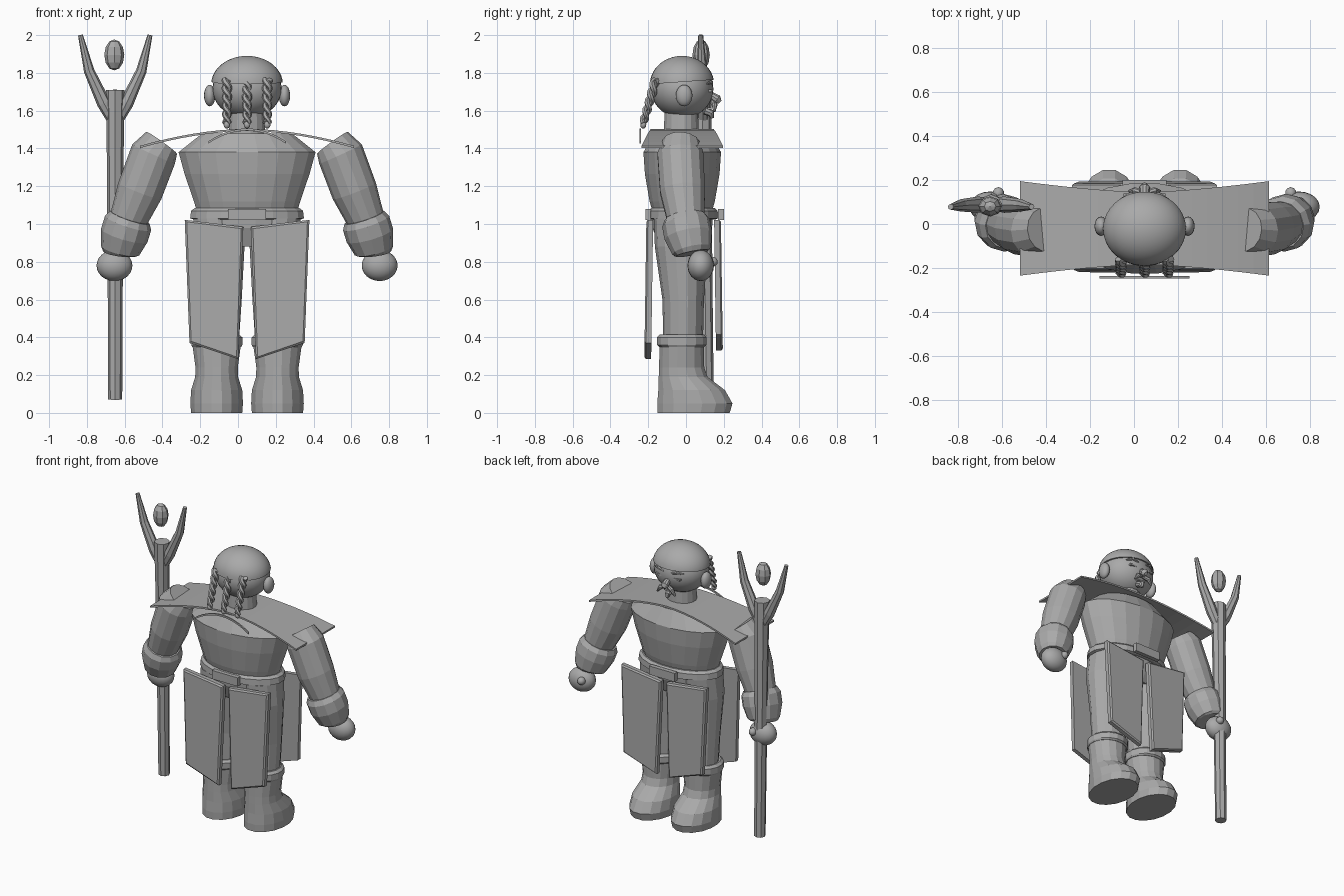
import bpy, bmesh, math
from mathutils import Vector

if "Cube" in bpy.data.objects:
    bpy.data.objects.remove(bpy.data.objects["Cube"])

CX = 0.048  # body centre line
grey = bpy.data.materials.new("plain grey")
grey.diffuse_color = (0.4, 0.4, 0.4, 1)
grey.use_nodes = True
grey.node_tree.nodes["Principled BSDF"].inputs["Base Color"].default_value = grey.diffuse_color


def finish(name, bm, smooth=0):
    bmesh.ops.recalc_face_normals(bm, faces=bm.faces[:])
    me = bpy.data.meshes.new(name)
    bm.to_mesh(me)
    bm.free()
    ob = bpy.data.objects.new(name, me)
    bpy.context.collection.objects.link(ob)
    me.materials.append(grey)
    if smooth:
        bpy.ops.object.select_all(action='DESELECT')
        ob.select_set(True)
        bpy.context.view_layer.objects.active = ob
        bpy.ops.object.shade_smooth_by_angle(angle=math.radians(smooth))
    return ob


def skin(bm, rings):
    loops = [[bm.verts.new(p) for p in r] for r in rings]
    n = len(loops[0])
    for a, b in zip(loops, loops[1:]):
        for i in range(n):
            bm.faces.new((a[i], a[(i + 1) % n], b[(i + 1) % n], b[i]))
    bm.faces.new(loops[0])
    bm.faces.new(loops[-1])


def stack(name, x, rings, n=16):
    """Horizontal ellipses: (z, y centre, x radius, y radius)."""
    bm = bmesh.new()
    skin(bm, [[(x + rx * math.cos(2 * math.pi * (i + .5) / n), y + ry * math.sin(2 * math.pi * (i + .5) / n), z)
               for i in range(n)] for z, y, rx, ry in rings])
    return finish(name, bm)


def tube(name, path, radii, n=12, smooth=0):
    """Round tube along a path, with a radius at each point."""
    bm = bmesh.new()
    pts = [Vector(p) for p in path]
    rings = []
    for k, p in enumerate(pts):
        t = (pts[min(k + 1, len(pts) - 1)] - pts[max(k - 1, 0)]).normalized()
        ref = Vector((0, 1, 0)) if abs(t.y) < .9 else Vector((0, 0, 1))
        u = t.cross(ref).normalized()
        v = t.cross(u)
        rings.append([p + radii[k] * (u * math.cos(2 * math.pi * i / n) + v * math.sin(2 * math.pi * i / n))
                      for i in range(n)])
    skin(bm, rings)
    return finish(name, bm, smooth)


def ball(name, c, r, n=20, m=12, smooth=40):
    bm = bmesh.new()
    bmesh.ops.create_uvsphere(bm, u_segments=n, v_segments=m, radius=1)
    for v in bm.verts:
        v.co = Vector([c[i] + v.co[i] * r[i] for i in range(3)])
    return finish(name, bm, smooth)


def box(name, c, size):
    bm = bmesh.new()
    bmesh.ops.create_cube(bm, size=1)
    for v in bm.verts:
        v.co = Vector([c[i] + v.co[i] * size[i] for i in range(3)])
    return finish(name, bm)


# torso, hips, belt and neck
stack("torso", CX, [(1.07, -.02, .27, .16), (1.12, -.02, .285, .175), (1.265, -.02, .335, .2),
                    (1.38, -.02, .367, .208), (1.48, -.02, .24, .15)], 20)
stack("hips", CX, [(.88, -.02, .22, .12), (.98, -.02, .28, .16), (1.04, -.02, .285, .165)], 20)
stack("belt", CX, [(1.025, -.015, .29, .175), (1.03, -.015, .305, .187),
                   (1.07, -.015, .3, .185), (1.085, -.015, .28, .17)], 20)
stack("neck", CX, [(1.46, -.025, .1, .095), (1.6, -.025, .09, .09)], 16)
for y, nm in ((.185, "front"), (-.2, "back")):
    box(nm + "_belt_plate", (CX, y, 1.05), (.2, .03, .06))

# shoulder cape: thin sheet sagging and widening to both ends
bm = bmesh.new()
rings = []
for i in range(17):
    t = -1 + i / 8
    z = 1.492 - .09 * abs(t) ** 1.8
    h = .165 + .05 * abs(t) ** 1.5
    x = CX + .567 * t
    rings.append([(x, -.02 - h, z), (x, -.02 + h, z), (x, -.02 + h, z + .012), (x, -.02 - h, z + .012)])
skin(bm, rings)
finish("shoulder_cape", bm)

# arched cord on the upper back
bm = bmesh.new()
rings = []
for i in range(17):
    t = -1 + i / 8
    z = 1.5 - .068 * t * t
    x = CX + .205 * t
    rings.append([(x, -.247, z - .006), (x, -.237, z - .006), (x, -.237, z + .006), (x, -.247, z + .006)])
skin(bm, rings)
finish("back_cord", bm)

# head and hair cap
ball("head", (CX, -.02, 1.715), (.183, .165, .155), 32, 18)
bm = bmesh.new()
bmesh.ops.create_uvsphere(bm, u_segments=32, v_segments=20, radius=1)
bmesh.ops.bisect_plane(bm, geom=bm.verts[:] + bm.edges[:] + bm.faces[:], plane_co=(0, 0, .08),
                       plane_no=(0, -.08, 1), clear_inner=True)
bmesh.ops.holes_fill(bm, edges=[e for e in bm.edges if e.is_boundary])
for v in bm.verts:
    v.co = Vector((CX + v.co.x * .19, -.021 + v.co.y * .17, 1.74 + v.co.z * .15))
finish("hair_cap", bm, 40)

# braids: two twisted strands and an end knot
for k, bx in enumerate((-.107, 0, .107)):
    for ph in (0, math.pi):
        path, rad = [], []
        for i in range(33):
            t = i / 32
            a = ph + t * 5 * math.pi
            path.append((CX + bx + .013 * math.cos(a), -.16 - .066 * t + .013 * math.sin(a), 1.765 - .23 * t))
            rad.append(.016 - .004 * t)
        tube("braid_strand", path, rad, 6, 50)
    ball("braid_knot", (CX + bx, -.226, 1.525), (.018, .016, .02), 10, 6)

# face
tube("nose", [(CX, .12, 1.69), (CX, .165, 1.66), (CX, .18, 1.645)], [.018, .026, .012], 10)
box("mouth", (CX, .125, 1.612), (.06, .02, .01))
tube("chin_beard", [(CX, .1, 1.6), (CX, .135, 1.585), (CX, .14, 1.56)], [.022, .02, .008], 8)

# parts repeated on both sides
for s, side in ((-1, "left"), (1, "right")):
    def X(d):
        return CX + s * d
    ball(side + "_ear", (X(.198), -.01, 1.68), (.03, .044, .057), 16, 10)
    box(side + "_eye", (X(.065), .128, 1.705), (.06, .02, .012))
    tube(side + "_eyebrow", [(X(.03), .139, 1.74), (X(.07), .134, 1.752), (X(.11), .11, 1.742)], [.006, .01, .005], 6)
    tube(side + "_moustache", [(X(.008), .14, 1.645), (X(.045), .152, 1.63), (X(.07), .15, 1.595)],
         [.013, .016, .006], 8)
    # arm, cuff and hand
    tube(side + "_arm", [(X(.452), -.025, 1.43), (X(.495), -.03, 1.37), (X(.568), -.018, 1.175), (X(.63), 0, 1.02),
                         (X(.66), .015, .93)], [.1, .124, .122, .1, .095], 14)
    tube(side + "_cuff", [(X(.62), -.005, 1.035), (X(.63), 0, 1.005), (X(.65), .012, .94), (X(.672), .03, .86),
                          (X(.674), .033, .845)], [.11, .128, .128, .105, .09], 12)
    ball(side + "_hand", (X(.702), .078, .78), (.095, .07, .082), 20, 12)
    ball(side + "_thumb", (X(.665), .14, .8), (.026, .028, .026), 10, 8)
    # leg and boot
    stack(side + "_leg", X(.155), [(.38, -.015, .115, .105), (.6, -.015, .13, .11), (.88, -.025, .145, .14),
                                   (1.03, -.02, .13, .15)], 14)
    stack(side + "_boot", X(.161), [(0, .04, .138, .195), (.05, .047, .142, .203), (.12, .03, .138, .18),
                                    (.19, -.015, .116, .132), (.24, -.023, .114, .122), (.36, -.022, .131, .12)], 16)
    stack(side + "_boot_cuff", X(.16), [(.35, -.022, .133, .122), (.36, -.022, .138, .134), (.4, -.022, .138, .134),
                                        (.415, -.022, .12, .12)], 16)
    # skirt flaps, front and back, with slanted hems
    for nm, y0, y1, dz in (("back", -.19, -.2, 0), ("front", .165, .175, .045)):
        prof = [(.33, 1.022), (.02, .985), (.047, .285 + dz), (.305, .37 + dz)]
        d = -1 if nm == "back" else 1
        bm = bmesh.new()
        rings = []
        for off, inset in ((-.016, 0), (.012, 0), (.02, .93)):
            ring = []
            for x, z in prof:
                y = y0 + (y1 - y0) * (1.02 - z) / .7 + d * off
                if inset:
                    x, z = .175 + (x - .175) * inset, .67 + (z - .67) * .97
                ring.append((X(x), y, z))
            rings.append(ring)
        skin(bm, rings)
        finish(side + "_" + nm + "_flap", bm)

# forked staff with floating gem
SX = -.65
tube("staff_shaft", [(SX, .11, .07), (SX, .1, .7), (SX, .09, 1.4), (SX, .085, 1.71)], [.037, .04, .045, .05], 8)
for s in (-1, 1):
    tube("staff_prong", [(SX + s * .01, .09, 1.545), (SX + s * .06, .088, 1.64), (SX + s * .138, .085, 1.81),
                         (SX + s * .184, .078, 2.0)], [.03, .037, .028, .013], 8)
ball("gem", (SX - .005, .08, 1.895), (.053, .046, .082), 8, 6, 0)
